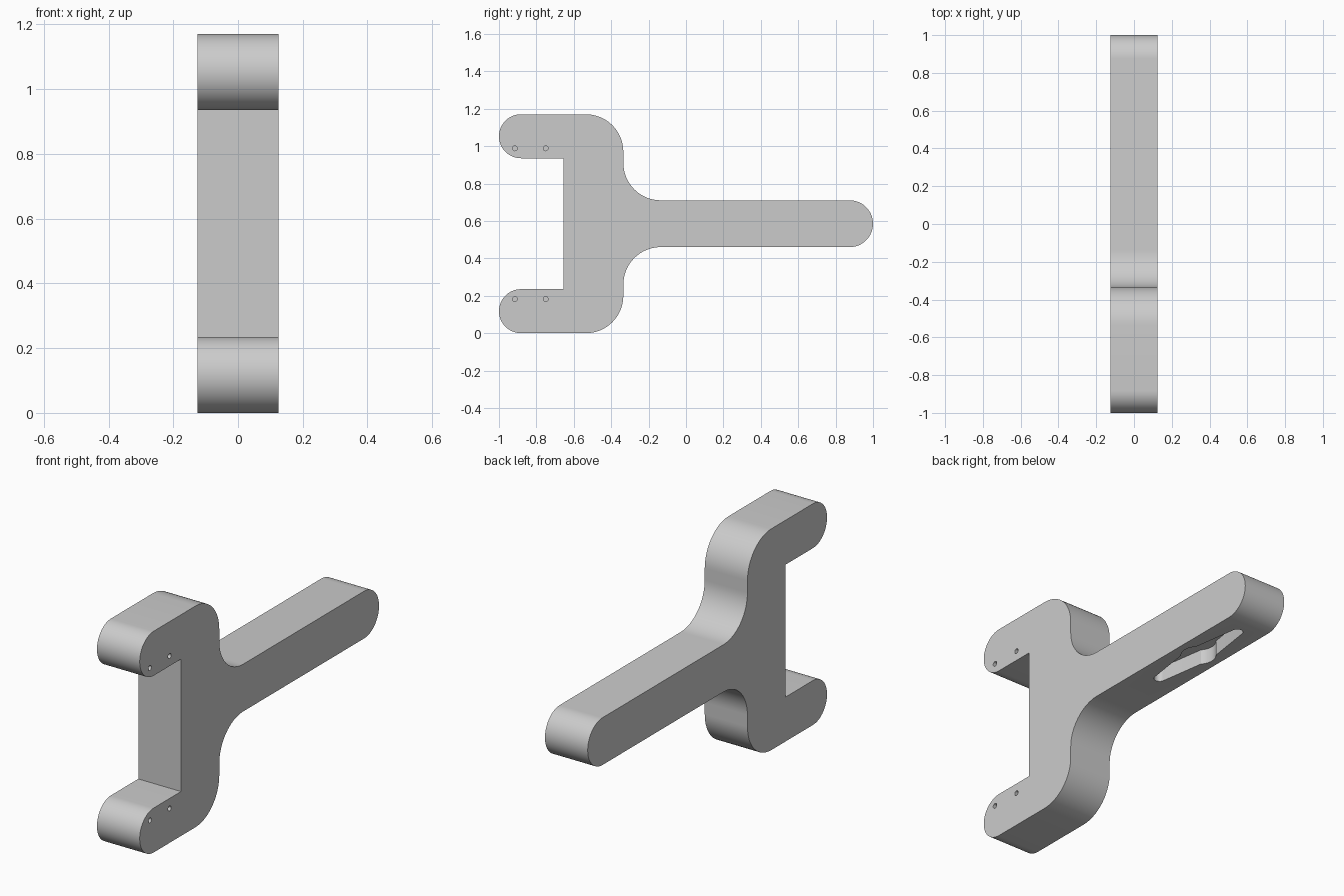
import bpy, bmesh, math
from mathutils import Vector, Matrix

cube = bpy.data.objects.get("Cube")
if cube:
    bpy.data.objects.remove(cube, do_unlink=True)

HALF = 0.125      # half thickness in x
MID = 0.585       # height of the symmetry line

grey = bpy.data.materials.new("plain_grey")
grey.use_nodes = True
colour = (0.6, 0.6, 0.6, 1)
grey.diffuse_color = colour
grey.node_tree.nodes["Principled BSDF"].inputs["Base Color"].default_value = colour


def arc(cx, cy, r, start, end, steps=16):
    """Points along an arc, angles in degrees."""
    angles = [math.radians(start + (end - start) * i / steps) for i in range(steps + 1)]
    return [(cx + r * math.cos(a), cy + r * math.sin(a)) for a in angles]


def prism(name, points, offset):
    """Extrude a closed outline of 3D points along offset."""
    bm = bmesh.new()
    face = bm.faces.new([bm.verts.new(p) for p in points])
    out = bmesh.ops.extrude_face_region(bm, geom=[face])
    moved = [v for v in out["geom"] if isinstance(v, bmesh.types.BMVert)]
    bmesh.ops.translate(bm, verts=moved, vec=Vector(offset))
    bmesh.ops.recalc_face_normals(bm, faces=bm.faces)
    mesh = bpy.data.meshes.new(name)
    bm.to_mesh(mesh)
    bm.free()
    mesh.materials.append(grey)
    obj = bpy.data.objects.new(name, mesh)
    bpy.context.collection.objects.link(obj)
    return obj


def cut(target, cutter):
    """Subtract the cutter and discard it."""
    mod = target.modifiers.new("cut", "BOOLEAN")
    mod.operation = "DIFFERENCE"
    mod.solver = "EXACT"
    mod.object = cutter
    bpy.context.view_layer.objects.active = target
    bpy.ops.object.modifier_apply(modifier=mod.name)
    bpy.data.objects.remove(cutter, do_unlink=True)


# Upper half of the forked outline (y, height above the symmetry line), mirrored below
upper = arc(0.875, 0, HALF, 0, 90)                  # rounded handle end
upper += arc(-0.135, 0.325, 0.2, 270, 180)          # fillet into the fork
upper += arc(-0.535, 0.385, 0.2, 0, 90)             # outer shoulder
upper += arc(-0.8825, 0.4675, 0.1175, 90, 270, 32)  # rounded jaw tip
upper += [(-0.655, 0.35)]                           # inner mouth corner
lower = [(y, -h) for y, h in reversed(upper[1:])]
fork = prism("forked_handle", [(-HALF, y, MID + h) for y, h in upper + lower],
             (2 * HALF, 0, 0))

# Blind pin holes in one side of each jaw
for y in (-0.915, -0.75):
    for side in (1, -1):
        ring = arc(y, MID + side * 0.403, 0.013, 0, 345, 23)
        cut(fork, prism("pin_hole_cutter", [(0.025, a, b) for a, b in ring], (0.2, 0, 0)))

# Tapered recess with a round centre, under the handle
half_slot = arc(0.325 - 0.028, 0, 0.028, 0, 80, 8)
half_slot += arc(0, 0, 0.086, 48, 90, 10)
quarter = half_slot[:-1]
top = half_slot + [(-a, b) for a, b in reversed(quarter)]
slot = top + [(a, -b) for a, b in reversed(top[1:-1])]
cut(fork, prism("recess_cutter", [(b, 0.493 + a, 0.4) for a, b in slot], (0, 0, 0.14)))

# Smooth curved walls, crisp edges
bpy.ops.object.select_all(action="DESELECT")
fork.select_set(True)
bpy.context.view_layer.objects.active = fork
bpy.ops.object.shade_smooth_by_angle(angle=math.radians(30))
